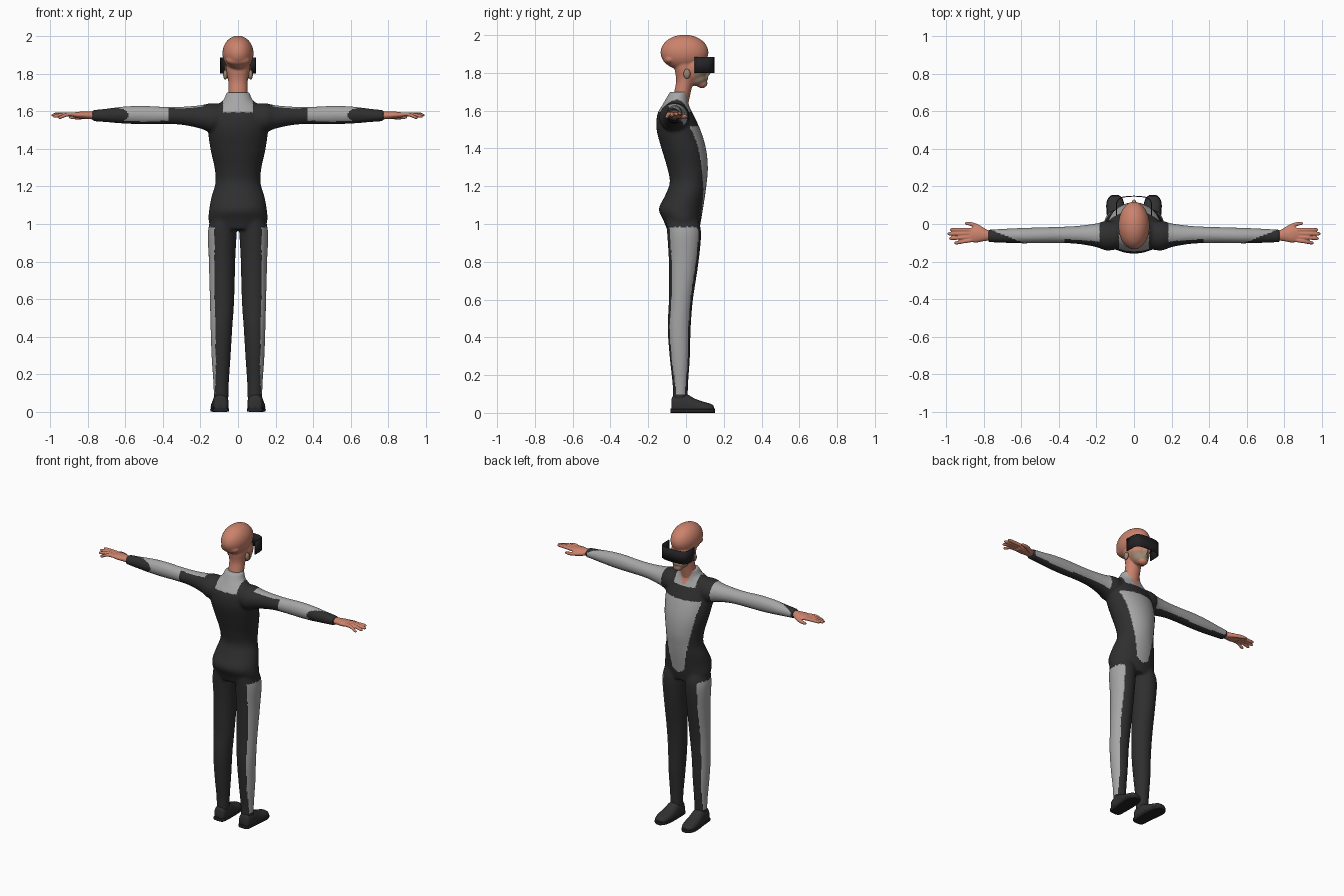
import bpy, bmesh, math
from mathutils import Vector, Matrix

cube = bpy.data.objects.get("Cube")
if cube:
    bpy.data.objects.remove(cube, do_unlink=True)


def material(name, r, g, b):
    m = bpy.data.materials.new(name)
    m.use_nodes = True
    m.diffuse_color = (r, g, b, 1)
    bsdf = m.node_tree.nodes["Principled BSDF"]
    bsdf.inputs["Base Color"].default_value = (r, g, b, 1)
    bsdf.inputs["Roughness"].default_value = 0.8
    return m


DARK = material("charcoal fabric", 0.028, 0.028, 0.029)
GREY = material("light grey fabric", 0.38, 0.38, 0.385)
SKIN = material("skin", 0.6, 0.225, 0.15)
TAN = material("tan face", 0.33, 0.24, 0.16)
BLACK = material("black visor", 0.017, 0.017, 0.019)
SHOE = material("shoe grey", 0.03, 0.03, 0.032)


def spline(rows, steps):
    """Smoothly interpolate between section rows."""
    rows = [Vector(r) for r in rows]
    out = []
    for i in range(len(rows) - 1):
        a, b = rows[max(i - 1, 0)], rows[i]
        c, d = rows[i + 1], rows[min(i + 2, len(rows) - 1)]
        for k in range(steps):
            t = k / steps
            out.append(b + (c - a) * (t / 2) + (a * 2 - b * 5 + c * 4 - d) * (t * t / 2)
                       + (b * 3 - a - c * 3 + d) * (t ** 3 / 2))
    return out + [rows[-1]]


def tube(bm, axis, rows, side=1, sides=32, steps=4, floor=None, power=1.0):
    """Closed loft of ovals; each row is (position, centre u, centre v, radius u, radius v)."""
    rings = []
    for t, u, v, ru, rv in spline(rows, steps):
        ring = []
        for k in range(sides):
            a = 2 * math.pi * k / sides
            ca, sa = math.cos(a), math.sin(a)
            p = u + ru * math.copysign(abs(ca) ** power, ca)
            q = v + rv * math.copysign(abs(sa) ** power, sa)
            co = {"x": (t, p, q), "y": (p, t, q), "z": (p, q, t)}[axis]
            z = co[2] if floor is None else max(co[2], floor)
            ring.append(bm.verts.new((co[0] * side, co[1], z)))
        rings.append(ring)
    faces = [bm.faces.new(rings[0]), bm.faces.new(rings[-1])]
    for r, s in zip(rings, rings[1:]):
        for k in range(sides):
            j = (k + 1) % sides
            faces.append(bm.faces.new((r[k], r[j], s[j], s[k])))
    bmesh.ops.recalc_face_normals(bm, faces=faces)


def ball(bm, centre, radii):
    m = Matrix.Translation(centre) @ Matrix.Diagonal((*radii, 1))
    bmesh.ops.create_uvsphere(bm, u_segments=32, v_segments=20, radius=1, matrix=m)


def finish(name, bm, mats, voxel=None, smooth=3, rule=None):
    """Make the object, fuse its pieces into one skin, and colour faces by a rule."""
    me = bpy.data.meshes.new(name)
    bm.to_mesh(me)
    bm.free()
    ob = bpy.data.objects.new(name, me)
    bpy.context.collection.objects.link(ob)
    if voxel:
        rm = ob.modifiers.new("fuse", "REMESH")
        rm.mode, rm.voxel_size = "VOXEL", voxel
        sm = ob.modifiers.new("soften", "SMOOTH")
        sm.factor, sm.iterations = 0.5, smooth
        dg = bpy.context.evaluated_depsgraph_get()
        me = bpy.data.meshes.new_from_object(ob.evaluated_get(dg))
        ob.modifiers.clear()
        ob.data = me
    me.materials.clear()
    for m in mats:
        me.materials.append(m)
    for p in me.polygons:
        p.material_index = rule(p.center, p.normal) if rule else 0
    bpy.ops.object.select_all(action="DESELECT")
    ob.select_set(True)
    bpy.context.view_layer.objects.active = ob
    bpy.ops.object.shade_smooth_by_angle(angle=math.radians(50))
    return ob


# Bodysuit: torso, arms and legs fused together
bm = bmesh.new()
tube(bm, "z", [(0.97, 0, -.015, .14, .085), (1.02, 0, -.02, .157, .1), (1.08, 0, -.027, .153, .117),
               (1.15, 0, -.005, .14, .106), (1.22, 0, .012, .12, .098), (1.3, 0, .008, .125, .108),
               (1.4, 0, -.012, .147, .118), (1.5, 0, -.04, .16, .116), (1.58, 0, -.057, .155, .095),
               (1.63, 0, -.055, .115, .07), (1.66, 0, -.048, .078, .06), (1.7, 0, -.035, .062, .05)])
for s in (1, -1):
    tube(bm, "x", [(.05, -.06, 1.565, .065, .07), (.14, -.062, 1.565, .08, .078), (.2, -.06, 1.57, .063, .062),
                   (.3, -.058, 1.576, .048, .048), (.4, -.058, 1.578, .043, .046), (.5, -.06, 1.58, .042, .049),
                   (.6, -.062, 1.58, .041, .046), (.7, -.063, 1.578, .037, .036),
                   (.775, -.063, 1.577, .034, .029)], s)
    tube(bm, "z", [(1.03, .075, -.02, .07, .085), (.95, .084, -.01, .077, .09), (.8, .085, -.012, .07, .079),
                   (.6, .085, -.027, .065, .064), (.45, .088, -.036, .058, .061), (.3, .09, -.033, .051, .054),
                   (.15, .09, -.03, .041, .041), (.06, .09, -.03, .039, .039)], s)


def suit_colour(c, n):
    x, y, z = abs(c.x), c.y, c.z
    if x > .18 and z > 1.45:                       # sleeves
        cuff = x > .59 + (y + .1) * 2.5
        back_patch = x < .37 and y < -.07 and n.z < .85
        return 0 if cuff or back_patch or n.z < -.65 else 1
    if z > 1.6 and y > -.03 and x < (z - 1.59) * .5:   # open neck
        return 2
    if z > 1.595 and x < .08:                      # collar
        return 1
    if .1 < z < .985:                              # side stripes
        out = n.x * math.copysign(1, c.x)
        return 1 if x > .08 and out > .6 + max(0, .25 - z) * 1.5 else 0
    if 1.03 + x * .6 < z < 1.52 and y > 0:         # chest panel
        return 1 if x < max(.05, .05 + (z - 1.1) * .2) else 0
    return 0


finish("bodysuit", bm, [DARK, GREY, SKIN], .0085, 4, suit_colour)

# Head and neck
bm = bmesh.new()
ball(bm, (0, -.008, 1.908), (.083, .127, .094))
ball(bm, (0, -.083, 1.872), (.064, .038, .03))
ball(bm, (0, .045, 1.825), (.07, .066, .085))
ball(bm, (0, .06, 1.77), (.05, .05, .04))
ball(bm, (0, .084, 1.745), (.032, .03, .026))
ball(bm, (0, .112, 1.805), (.012, .02, .022))
ball(bm, (0, .107, 1.772), (.022, .012, .011))
tube(bm, "z", [(1.61, 0, -.035, .048, .042), (1.7, 0, -.018, .05, .044), (1.76, 0, -.006, .052, .046),
               (1.82, 0, -.005, .062, .055), (1.88, 0, -.005, .065, .06)])
finish("head", bm, [SKIN, TAN], .006, 3,
       lambda c, n: int(1.742 < c.z < 1.805 and c.y > .045))

# Ears
bm = bmesh.new()
for s in (1, -1):
    ball(bm, (.067 * s, .005, 1.795), (.012, .018, .026))
finish("ears", bm, [TAN])

# Wrap-around visor: an open curved band
half = [(.094, .045), (.094, .085), (.092, .115), (.083, .132), (.06, .143), (.03, .147)]
path = half + [(0, .148)] + [(-x, y) for x, y in reversed(half)]
bm = bmesh.new()
low, high = [[bm.verts.new((x, y, z)) for x, y in path] for z in (1.8, 1.885)]
for i in range(len(path) - 1):
    bm.faces.new((low[i], low[i + 1], high[i + 1], high[i]))
visor = finish("visor", bm, [BLACK])
wall = visor.modifiers.new("wall", "SOLIDIFY")
wall.thickness, wall.offset = .005, 0

# Hands: palm, four fingers and a thumb; (base y, tip x, tip y, tip z)
fingers = [(-.032, .978, -.03, 1.585), (-.05, .99, -.052, 1.58),
           (-.068, .982, -.076, 1.574), (-.084, .955, -.1, 1.568)]
for s, side in ((1, "left"), (-1, "right")):
    bm = bmesh.new()
    tube(bm, "x", [(.75, -.062, 1.577, .026, .021), (.79, -.06, 1.578, .03, .02),
                   (.84, -.058, 1.58, .041, .018), (.875, -.058, 1.58, .036, .013)], s)
    for y, tx, ty, tz in fingers:
        tube(bm, "x", [(.85, y, 1.58, .011, .011), ((.85 + tx) / 2, (y + ty) / 2, 1.584, .0105, .0105),
                       (tx - .01, ty, tz, .009, .009), (tx + .002, ty, tz, .004, .004)], s, sides=16)
    tube(bm, "x", [(.785, -.045, 1.573, .016, .014), (.83, -.016, 1.57, .014, .013),
                   (.87, .0, 1.568, .011, .011), (.9, .003, 1.568, .006, .006)], s, sides=16)
    finish(side + "_hand", bm, [SKIN], .004, 2)

# Shoes with a flat sole
for s, side in ((1, "left"), (-1, "right")):
    bm = bmesh.new()
    tube(bm, "y", [(-.078, .092, .035, .022, .03), (-.068, .092, .04, .036, .05), (-.03, .092, .04, .042, .06),
                   (.005, .093, .038, .043, .06), (.05, .096, .03, .046, .044), (.1, .099, .025, .046, .032),
                   (.135, .1, .022, .036, .024), (.149, .1, .02, .018, .012)], s, floor=.006, power=.85)
    finish(side + "_shoe", bm, [SHOE])
    bm = bmesh.new()
    tube(bm, "y", [(-.081, .092, .011, .022, .011), (-.07, .092, .011, .04, .011), (0, .093, .011, .045, .011),
                   (.06, .097, .011, .049, .011), (.11, .1, .011, .047, .011), (.14, .1, .011, .036, .011),
                   (.154, .1, .011, .018, .011)], s, power=.4)
    finish(side + "_sole", bm, [BLACK])
